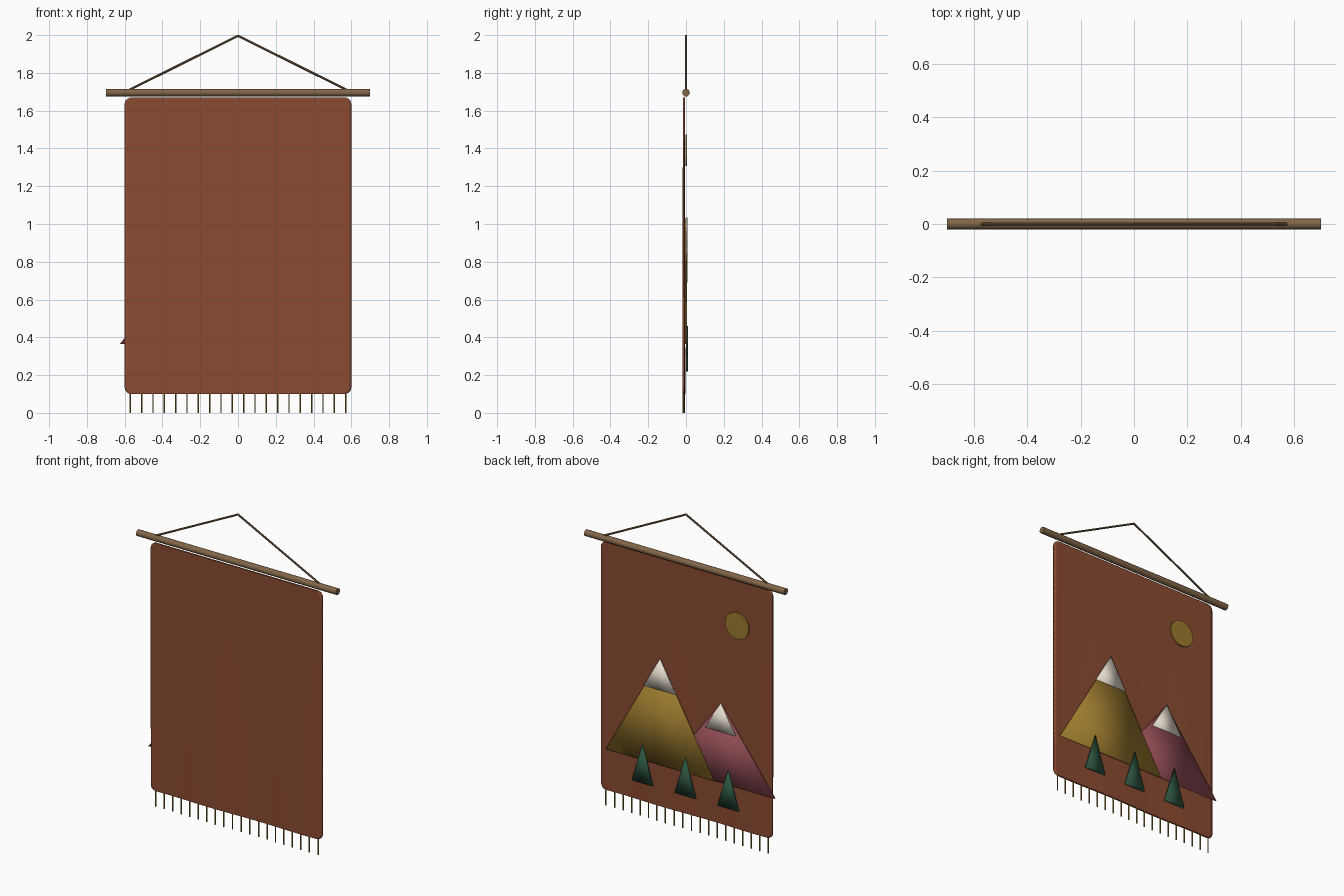
import bpy, bmesh, math
from mathutils import Vector

if "Cube" in bpy.data.objects:
    bpy.data.objects.remove(bpy.data.objects["Cube"])


def srgb(v):
    v /= 255
    return v / 12.92 if v <= 0.04045 else ((v + 0.055) / 1.055) ** 2.4


def mat(name, r, g, b):
    m = bpy.data.materials.new(name)
    m.diffuse_color = (srgb(r), srgb(g), srgb(b), 1)
    m.use_nodes = True
    m.node_tree.nodes["Principled BSDF"].inputs["Base Color"].default_value = m.diffuse_color
    return m


RUST = mat("rust cloth", 139, 75, 49)
WOOD = mat("brown wood", 130, 102, 72)
GOLD = mat("ochre", 156, 122, 46)
PLUM = mat("plum", 148, 78, 86)
SNOW = mat("snow white", 228, 220, 206)
GREEN = mat("pine green", 44, 84, 64)


def finish(name, bm, material, smooth=True):
    bmesh.ops.recalc_face_normals(bm, faces=bm.faces)
    me = bpy.data.meshes.new(name)
    bm.to_mesh(me)
    bm.free()
    for p in me.polygons:
        p.use_smooth = smooth
    me.materials.append(material)
    ob = bpy.data.objects.new(name, me)
    bpy.context.collection.objects.link(ob)
    return ob


def sharpen(ob):
    bpy.ops.object.select_all(action='DESELECT')
    ob.select_set(True)
    bpy.context.view_layer.objects.active = ob
    bpy.ops.object.shade_smooth_by_angle(angle=math.radians(40))


def bar(name, a, b, radius, sides, material):
    a, b = Vector(a), Vector(b)
    bm = bmesh.new()
    bmesh.ops.create_cone(bm, cap_ends=True, segments=sides, radius1=radius,
                          radius2=radius, depth=(b - a).length)
    ob = finish(name, bm, material)
    ob.location = (a + b) / 2
    ob.rotation_euler = (b - a).to_track_quat('Z', 'Y').to_euler()
    sharpen(ob)
    return ob


def plate(name, outline, y0, y1, material, smooth=True):
    """Thin plate from an x-z outline."""
    bm = bmesh.new()
    rings = [[bm.verts.new((x, y, z)) for x, z in outline] for y in (y0, y1)]
    n = len(outline)
    for r in rings:
        bm.faces.new(r)
    for i in range(n):
        j = (i + 1) % n
        bm.faces.new((rings[0][i], rings[0][j], rings[1][j], rings[1][i]))
    return finish(name, bm, material, smooth)


def triangle(name, x, half, z0, z1, y0, y1, material):
    plate(name, [(x - half, z0), (x + half, z0), (x, z1)], y0, y1, material)


# Hanging cloth: gently rippled sheet with rounded corners
W, Z0, Z1, R, T = 0.6, 0.10, 1.67, 0.035, 0.005
NX, NZ = 60, 40


def ripple(x, z):
    return -0.0115 + 0.003 * math.sin(x * 10) * (Z1 - z) / (Z1 - Z0)


bm = bmesh.new()
# rows crowd toward the rounded ends
corner = [R * (1 - math.cos(math.pi / 2 * k / 5)) for k in range(6)]
rows = [Z0 + c for c in corner]
rows += [Z0 + R + (Z1 - Z0 - 2 * R) * k / NZ for k in range(1, NZ)]
rows += [Z1 - c for c in reversed(corner)]
grid = []
for z in rows:
    d = max(0, R - min(z - Z0, Z1 - z))
    w = W - R + math.sqrt(max(0, R * R - d * d))
    line = []
    for i in range(NX + 1):
        x = w * (2 * i / NX - 1)
        line.append(bm.verts.new((x, ripple(x, z), z)))
    grid.append(line)
for a, b in zip(grid, grid[1:]):
    for i in range(NX):
        bm.faces.new((a[i], a[i + 1], b[i + 1], b[i]))
cloth = finish("hanging_cloth", bm, RUST)
sol = cloth.modifiers.new("thickness", 'SOLIDIFY')
sol.thickness, sol.offset = 2 * T, 0

# Rod and cord
bar("top_rod", (-0.7, 0, 1.695), (0.7, 0, 1.695), 0.02, 20, WOOD)
for s, side in ((-1, "left"), (1, "right")):
    bar("cord_" + side, (s * 0.575, 0, 1.71), (0, 0, 1.997), 0.006, 8, WOOD)

# Fringe
for i in range(20):
    x = -0.57 + 0.06 * i
    y = ripple(x, Z0)
    bar("fringe_%02d" % i, (x, y, 0), (x, y, Z0 + 0.01), 0.004, 6, GOLD)

# Picture on the +y side: sun, mountains, snow caps, trees
sun = [(-0.36 + 0.083 * math.cos(math.tau * k / 32),
        1.39 + 0.083 * math.sin(math.tau * k / 32)) for k in range(32)]
plate("sun", sun, -0.003, 0.006, GOLD, smooth=False)
triangle("far_mountain", -0.245, 0.38, 0.365, 0.865, -0.004, 0.002, PLUM)
triangle("near_mountain", 0.18, 0.38, 0.365, 1.03, -0.004, 0.004, GOLD)
triangle("near_snow_cap", 0.18, 0.112, 0.84, 1.035, 0.0, 0.007, SNOW)
triangle("far_snow_cap", -0.245, 0.107, 0.69, 0.868, 0.0, 0.007, SNOW)
for i, x in enumerate((-0.3, 0, 0.3)):
    triangle("pine_tree_%d" % i, x, 0.073, 0.22, 0.46, 0.001, 0.01, GREEN)
